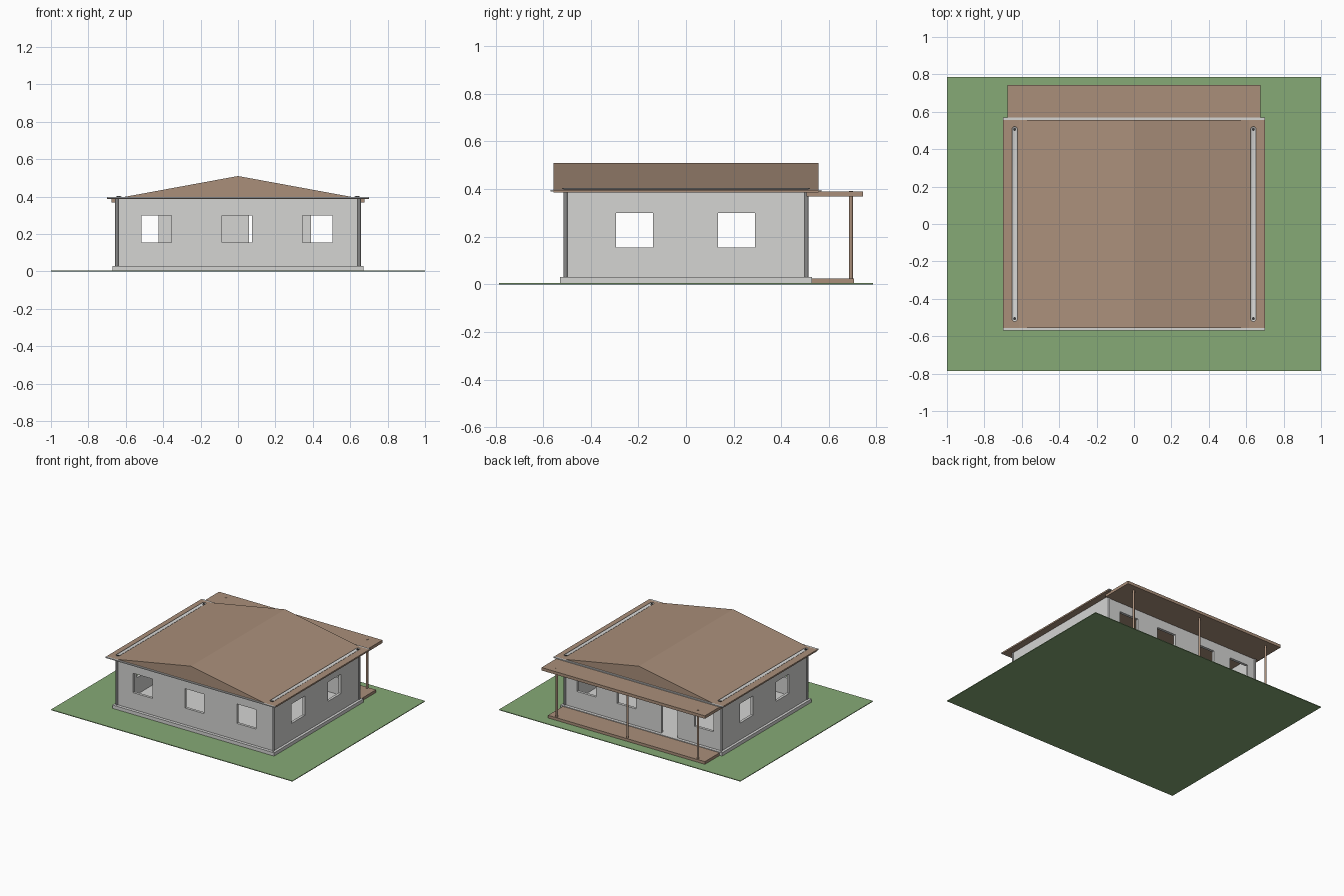
import bpy, bmesh, math
from mathutils import Matrix, Vector

cube = bpy.data.objects.get("Cube")
if cube:
    bpy.data.objects.remove(cube, do_unlink=True)


def material(name, r, g, b):
    m = bpy.data.materials.new(name)
    m.use_nodes = True
    m.diffuse_color = (r, g, b, 1)
    bsdf = next(n for n in m.node_tree.nodes if n.type == "BSDF_PRINCIPLED")
    bsdf.inputs["Base Color"].default_value = (r, g, b, 1)
    bsdf.inputs["Roughness"].default_value = 0.8
    return m


GRASS = material("grass green", 0.24, 0.40, 0.18)
WOOD = material("warm brown", 0.40, 0.275, 0.195)
PLASTER = material("pale grey", 0.66, 0.66, 0.65)
PIPE = material("pipe grey", 0.25, 0.25, 0.25)
HOLE = material("drain dark", 0.04, 0.04, 0.04)


def finish(name, bm, mat):
    bmesh.ops.recalc_face_normals(bm, faces=bm.faces)
    mesh = bpy.data.meshes.new(name)
    bm.to_mesh(mesh)
    bm.free()
    mesh.materials.append(mat)
    ob = bpy.data.objects.new(name, mesh)
    bpy.context.collection.objects.link(ob)
    return ob


def box(name, mat, x, y, z):
    """Box from (min, max) pairs on each axis."""
    bm = bmesh.new()
    size = Matrix.Diagonal((x[1] - x[0], y[1] - y[0], z[1] - z[0], 1))
    mid = Vector((sum(x) / 2, sum(y) / 2, sum(z) / 2))
    bmesh.ops.create_cube(bm, size=1, matrix=Matrix.Translation(mid) @ size)
    return finish(name, bm, mat)


def cylinder(name, mat, x, y, z, radius):
    bm = bmesh.new()
    bmesh.ops.create_cone(bm, cap_ends=True, segments=16, radius1=radius, radius2=radius,
                          depth=z[1] - z[0],
                          matrix=Matrix.Translation((x, y, sum(z) / 2)))
    ob = finish(name, bm, mat)
    for p in ob.data.polygons:
        p.use_smooth = abs(p.normal.z) < 0.5
    return ob


def wall(name, origin, along, inward, half, openings):
    """Wall panel with rectangular openings (start, end, bottom, top)."""
    us = sorted({-half, half} | {u for o in openings for u in o[:2]})
    zs = sorted({FLOOR, EAVE} | {z for o in openings for z in o[2:]})
    origin, along, inward = Vector(origin), Vector(along), Vector(inward)
    bm = bmesh.new()
    grid = {(u, z): bm.verts.new(origin + along * u + Vector((0, 0, z))) for u in us for z in zs}
    for u0, u1 in zip(us, us[1:]):
        for z0, z1 in zip(zs, zs[1:]):
            if any(a <= u0 and u1 <= b and c <= z0 and z1 <= d for a, b, c, d in openings):
                continue
            bm.faces.new([grid[k] for k in ((u0, z0), (u1, z0), (u1, z1), (u0, z1))])
    # give the panel thickness towards the inside
    bmesh.ops.recalc_face_normals(bm, faces=bm.faces)
    bm.normal_update()
    result = bmesh.ops.extrude_face_region(bm, geom=bm.faces[:], use_keep_orig=True)
    moved = [g for g in result["geom"] if isinstance(g, bmesh.types.BMVert)]
    bmesh.ops.translate(bm, verts=moved, vec=inward * THICK)
    return finish(name, bm, PLASTER)


FLOOR, EAVE, THICK = 0.03, 0.388, 0.02
WX, WY = 0.65, 0.507
SILL, HEAD = 0.155, 0.30

# Ground and footing
box("lawn", GRASS, (-1, 1), (-0.785, 0.785), (0, 0.005))
box("foundation", PLASTER, (-0.67, 0.67), (-0.53, 0.53), (0.005, FLOOR))

# Walls
front = [(a, a + 0.16, SILL, HEAD) for a in (-0.515, -0.085, 0.345)]
back = [(a, a + 0.158, SILL, HEAD) for a in (-0.583, 0.058, 0.39)]
back.append((-0.285, -0.15, FLOOR, HEAD))
side = [(a, a + 0.155, SILL, HEAD) for a in (-0.293, 0.135)]
wall("front_wall", (0, -WY, 0), (1, 0, 0), (0, 1, 0), WX, front)
wall("back_wall", (0, WY, 0), (1, 0, 0), (0, -1, 0), WX, back)
for s, label in ((1, "left"), (-1, "right")):
    wall(label + "_wall", (s * WX, 0, 0), (0, 1, 0), (-s, 0, 0), WY - THICK, side)

# Roof: flat eave slab with a low gable on top
box("eave_slab", WOOD, (-0.7, 0.7), (-0.557, 0.557), (0.386, 0.397))
bm = bmesh.new()
gable = bm.faces.new([bm.verts.new(p) for p in
                      ((-0.615, -0.557, 0.397), (0.615, -0.557, 0.397), (0, -0.557, 0.51))])
top = bmesh.ops.extrude_face_region(bm, geom=[gable], use_keep_orig=True)["geom"]
bmesh.ops.translate(bm, vec=(0, 1.114, 0),
                    verts=[g for g in top if isinstance(g, bmesh.types.BMVert)])
finish("gable_roof", bm, WOOD)


def gutter(name, x):
    """Shallow open trough with rounded ends."""
    bm = bmesh.new()
    bmesh.ops.create_uvsphere(bm, u_segments=16, v_segments=8, radius=1)
    upper = [v for v in bm.verts if v.co.z > 0.01]
    bmesh.ops.delete(bm, geom=upper, context="VERTS")
    # stretch the half bowl into a long trough
    for v in bm.verts:
        shift = 0.506 * (1 if v.co.y > 0.01 else -1 if v.co.y < -0.01 else 0)
        v.co = Vector((x + v.co.x * 0.015, v.co.y * 0.015 + shift, 0.404 + v.co.z * 0.006))
    ob = finish(name, bm, PLASTER)
    for p in ob.data.polygons:
        p.use_smooth = True
        if p.normal.z < 0:
            p.flip()


# Gutters, drains and downpipes
for s, label in ((1, "left"), (-1, "right")):
    gutter(label + "_gutter", s * 0.638)
    for t, end in ((1, "back"), (-1, "front")):
        cylinder(f"{label}_{end}_drain", HOLE, s * 0.638, t * 0.506, (0.398, 0.402), 0.008)
        cylinder(f"{label}_{end}_downpipe", PIPE, s * 0.648, t * 0.506, (FLOOR, 0.387), 0.009)
for t, end in ((1, "back"), (-1, "front")):
    edge = sorted((t * 0.557, t * 0.57))
    box(end + "_eave_trim", PLASTER, (-0.7, 0.7), edge, (0.39, 0.397))

# Porch
box("porch_deck", WOOD, (-0.65, 0.65), (0.53, 0.705), (0.005, 0.025))
box("porch_roof", WOOD, (-0.677, 0.677), (WY, 0.743), (0.368, 0.39))
for x, label in ((0.585, "left"), (0, "middle"), (-0.585, "right")):
    cylinder(label + "_porch_post", WOOD, x, 0.693, (0.025, 0.392 if x else 0.38), 0.008)
